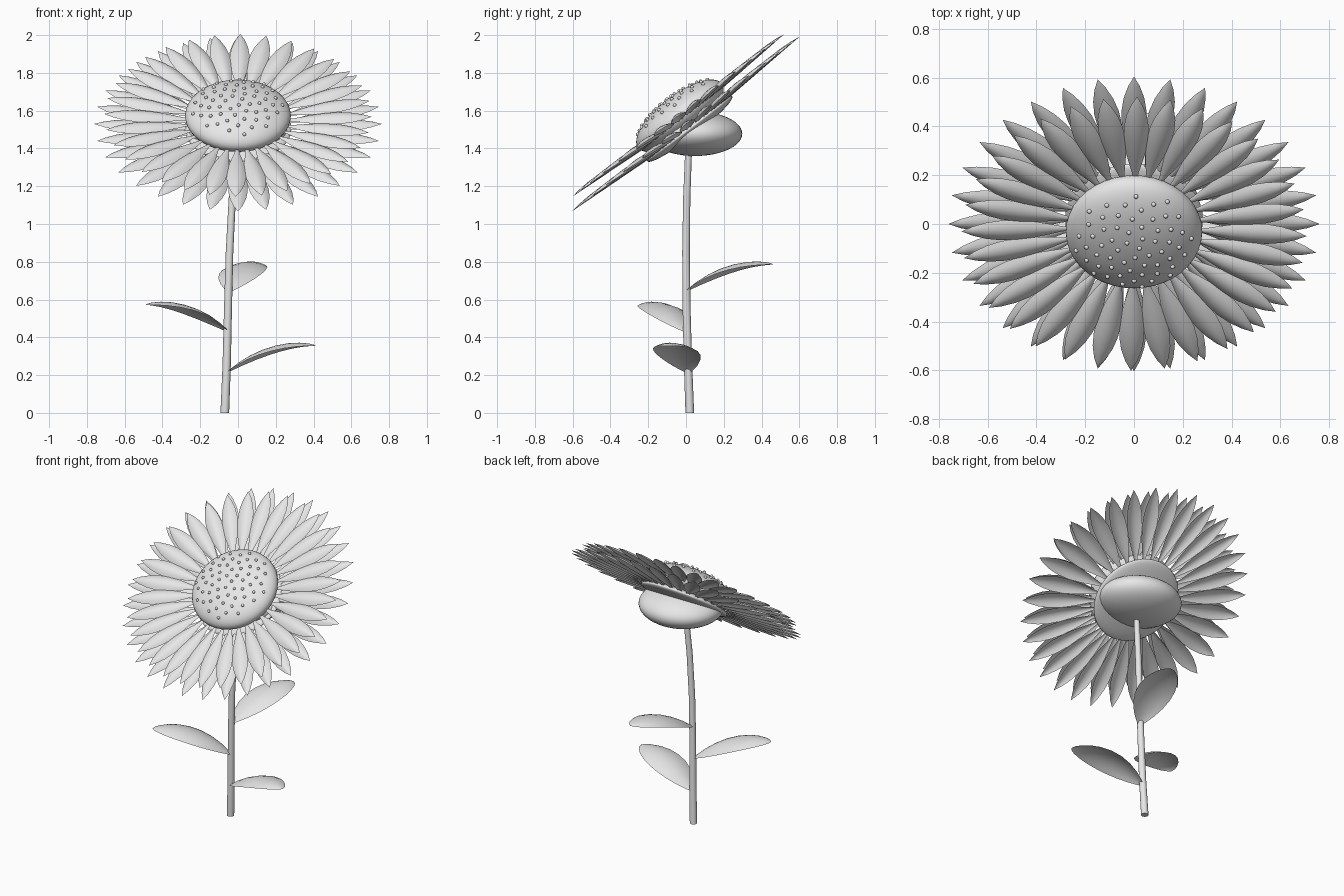
import bpy, bmesh, math
from mathutils import Matrix, Vector

if "Cube" in bpy.data.objects:
    bpy.data.objects.remove(bpy.data.objects["Cube"])

grey = bpy.data.materials.new("light_grey")
grey.diffuse_color = (0.8, 0.8, 0.8, 1)
grey.use_nodes = True
grey.node_tree.nodes["Principled BSDF"].inputs["Base Color"].default_value = grey.diffuse_color

TILT = Matrix.Rotation(math.radians(37.5), 4, 'X')   # flower head leans to the front


def finish(name, bm, matrix=Matrix()):
    bmesh.ops.remove_doubles(bm, verts=bm.verts, dist=0.0002)
    bm.transform(matrix)
    for f in bm.faces:
        f.smooth = True
    mesh = bpy.data.meshes.new(name)
    bm.to_mesh(mesh)
    bm.free()
    mesh.materials.append(grey)
    ob = bpy.data.objects.new(name, mesh)
    bpy.context.collection.objects.link(ob)
    return ob


def add_blade(bm, stations, crown, matrix, cols=6):
    """Leaf-shaped sheet along +x; stations are (x, z, half width)."""
    widest = max(s[2] for s in stations)
    rows = []
    for x, z, w in stations:
        row = []
        for j in range(cols + 1):
            u = 2 * j / cols - 1
            p = Vector((x, u * w, z + crown * (1 - u * u) * w / widest))
            row.append(bm.verts.new(matrix @ p))
        rows.append(row)
    for a, b in zip(rows, rows[1:]):
        for j in range(cols):
            bm.faces.new((a[j], b[j], b[j + 1], a[j + 1]))


def ellipsoid(name, size, matrix):
    bm = bmesh.new()
    bmesh.ops.create_uvsphere(bm, u_segments=40, v_segments=24, radius=1)
    return finish(name, bm, matrix @ Matrix.Diagonal((*size, 1)))


# Petals: two stacked rings with narrow bases, tips lifted slightly forward
PETAL = [(0, .006), (.12, .014), (.22, .026), (.34, .039), (.5, .05),
         (.65, .051), (.78, .042), (.9, .024), (1, 0)]


def petal_ring(name, centre, outer, phase, count=32):
    bm = bmesh.new()
    inner = 0.24
    stations = [(inner + t * (outer - inner), -0.03 * (1 - t), w) for t, w in PETAL]
    for i in range(count):
        turn = Matrix.Rotation(2 * math.pi * i / count + math.radians(phase), 4, 'Z')
        add_blade(bm, stations, 0.022, turn)
    finish(name, bm, Matrix.Translation(centre) @ TILT)


petal_ring("front_petals", (0, -0.04, 1.575), 0.708, -1)
petal_ring("back_petals", (0, 0, 1.53), 0.762, 0)

# Seed disc, the tilted backing disc and the level cup behind them
HEAD = Matrix.Translation((0, -0.032, 1.573)) @ TILT
R, H = 0.28, 0.11
ellipsoid("seed_disc", (R, R, H), HEAD)
ellipsoid("backing_disc", (0.283, 0.283, 0.04), Matrix.Translation((0, 0.02, 1.504)) @ TILT)
ellipsoid("flower_cup", (0.272, 0.25, 0.118), Matrix.Translation((0, 0.048, 1.478)))

# Seeds in a spiral over the disc
bm = bmesh.new()
for i in range(60):
    r = 0.245 * math.sqrt((i + 0.5) / 60)
    a = i * math.radians(137.508)
    z = H * math.sqrt(1 - (r / R) ** 2)
    place = Matrix.Translation((r * math.cos(a), r * math.sin(a), z + 0.002))
    bmesh.ops.create_uvsphere(bm, u_segments=10, v_segments=6, radius=0.0095, matrix=place)
finish("seeds", bm, HEAD)

# Stem: a gently bent tapering tube
PATH = [(-.07, .02, 0, .023), (-.06, .011, .25, .022), (-.053, .003, .55, .021),
        (-.045, 0, .85, .02), (-.03, .004, 1.14, .019), (-.008, .014, 1.4, .018)]
bm = bmesh.new()
SIDES = 16
rings = []
for x, y, z, r in PATH:
    rings.append([bm.verts.new((x + r * math.cos(2 * math.pi * k / SIDES),
                                y + r * math.sin(2 * math.pi * k / SIDES), z))
                  for k in range(SIDES)])
for a, b in zip(rings, rings[1:]):
    for k in range(SIDES):
        n = (k + 1) % SIDES
        bm.faces.new((a[k], a[n], b[n], b[k]))
bm.faces.new(rings[0][::-1])
bm.faces.new(rings[-1])
stem = finish("stem", bm)
bpy.context.view_layer.objects.active = stem
stem.select_set(True)
bpy.ops.object.shade_smooth_by_angle(angle=math.radians(40))

# Leaves: the same arched blade at three heights
LEAF = [(0, .008), (.06, .035), (.15, .068), (.28, .1), (.42, .118), (.56, .12),
        (.7, .108), (.82, .085), (.92, .054), (.97, .03), (1, 0)]
leaf_stations = [(0.49 * t, 0.145 * (1 - (1 - t) ** 2), w) for t, w in LEAF]
for name, root, angle in (("low_leaf", (-.064, .012, .21), -14),
                          ("middle_leaf", (-.05, 0, .427), 207),
                          ("high_leaf", (-.048, -.005, .64), 73)):
    bm = bmesh.new()
    add_blade(bm, leaf_stations, 0.03, Matrix.Rotation(math.radians(angle), 4, 'Z'), 8)
    finish(name, bm, Matrix.Translation(root))
